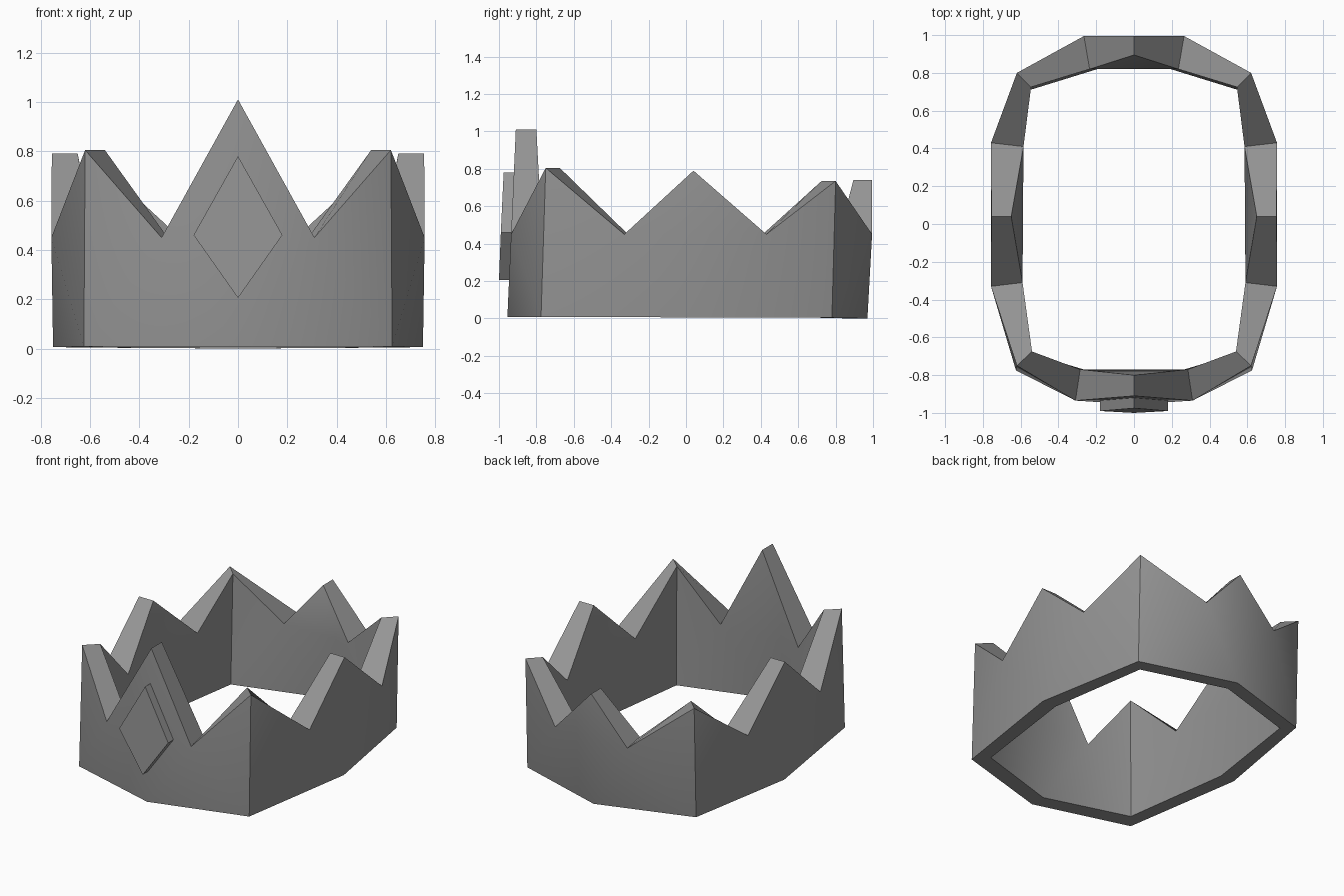
import bpy, bmesh, math

cube = bpy.data.objects.get("Cube")
if cube:
    bpy.data.objects.remove(cube, do_unlink=True)

grey = bpy.data.materials.new("plain grey")
grey.use_nodes = True
COLOUR = (0.3, 0.3, 0.3, 1)
grey.diffuse_color = COLOUR
grey.node_tree.nodes["Principled BSDF"].inputs["Base Color"].default_value = COLOUR


def finish(name, bm, smooth_angle=None):
    bmesh.ops.recalc_face_normals(bm, faces=bm.faces)
    mesh = bpy.data.meshes.new(name)
    bm.to_mesh(mesh)
    bm.free()
    mesh.materials.append(grey)
    obj = bpy.data.objects.new(name, mesh)
    bpy.context.collection.objects.link(obj)
    if smooth_angle:
        bpy.ops.object.select_all(action='DESELECT')
        obj.select_set(True)
        bpy.context.view_layer.objects.active = obj
        bpy.ops.object.shade_smooth_by_angle(angle=math.radians(smooth_angle))
    return obj


def full_ring(half):
    """Mirror points listed front to back on the +x side into a closed ring."""
    return half + [(-p[0],) + p[1:] for p in reversed(half) if p[0] > 0]


# Crown band: tips, notches and foot of the outer and inner walls, front to back
outer = dict(
    tips=[(0, -.91, 1.01), (.62, -.75, .805), (.755, .04, .79), (.62, .8, .735), (0, .995, .74)],
    notches=[(.31, -.935, .45), (.757, -.33, .45), (.757, .43, .45), (.265, .995, .45)],
    foot=[(0, -.955, .008), (.625, -.775, .008), (.75, .04, .006), (.62, .78, .004), (0, .97, 0)])
inner = dict(
    tips=[(0, -.80, 1.01), (.54, -.675, .805), (.65, .04, .79), (.545, .725, .735), (0, .895, .74)],
    notches=[(.285, -.77, .45), (.59, -.31, .45), (.585, .41, .45), (.235, .82, .45)],
    foot=[(0, -.85, .008), (.55, -.685, .008), (.65, .04, .006), (.55, .71, .004), (0, .88, 0)])

bm = bmesh.new()
walls = []
for wall in (outer, inner):
    t, n, f = ([bm.verts.new(p) for p in full_ring(wall[k])] for k in ("tips", "notches", "foot"))
    walls.append((t, n, f))
    for i in range(8):
        j = (i + 1) % 8
        bm.faces.new((f[i], f[j], n[i]))
        if i % 2:   # corner spike, folded along its vertical edge
            bm.faces.new((n[i - 1], f[i], t[i]))
            bm.faces.new((f[i], n[i], t[i]))
        else:       # flat spike in the middle of a side
            bm.faces.new((n[i - 1], n[i], t[i]))
            bm.faces.new((n[i - 1], f[i], n[i]))

# Rim and underside join the two walls
(t0, n0, f0), (t1, n1, f1) = walls
for i in range(8):
    j = (i + 1) % 8
    bm.faces.new((t0[i], n0[i], n1[i], t1[i]))
    bm.faces.new((n0[i], t0[j], t1[j], n1[i]))
    bm.faces.new((f0[i], f1[i], f1[j], f0[j]))
finish("crown_band", bm, 30)

# Diamond-shaped gem on the front spike
bm = bmesh.new()
front = [bm.verts.new(p) for p in
         [(0, -.975, .78), (.18, -.99, .46), (0, -1, .205), (-.18, -.99, .46)]]
back = [bm.verts.new((v.co.x, v.co.y + .07, v.co.z)) for v in front]
bm.faces.new(front)
bm.faces.new(back)
for i in range(4):
    j = (i + 1) % 4
    bm.faces.new((front[i], front[j], back[j], back[i]))
finish("front_gem", bm)
